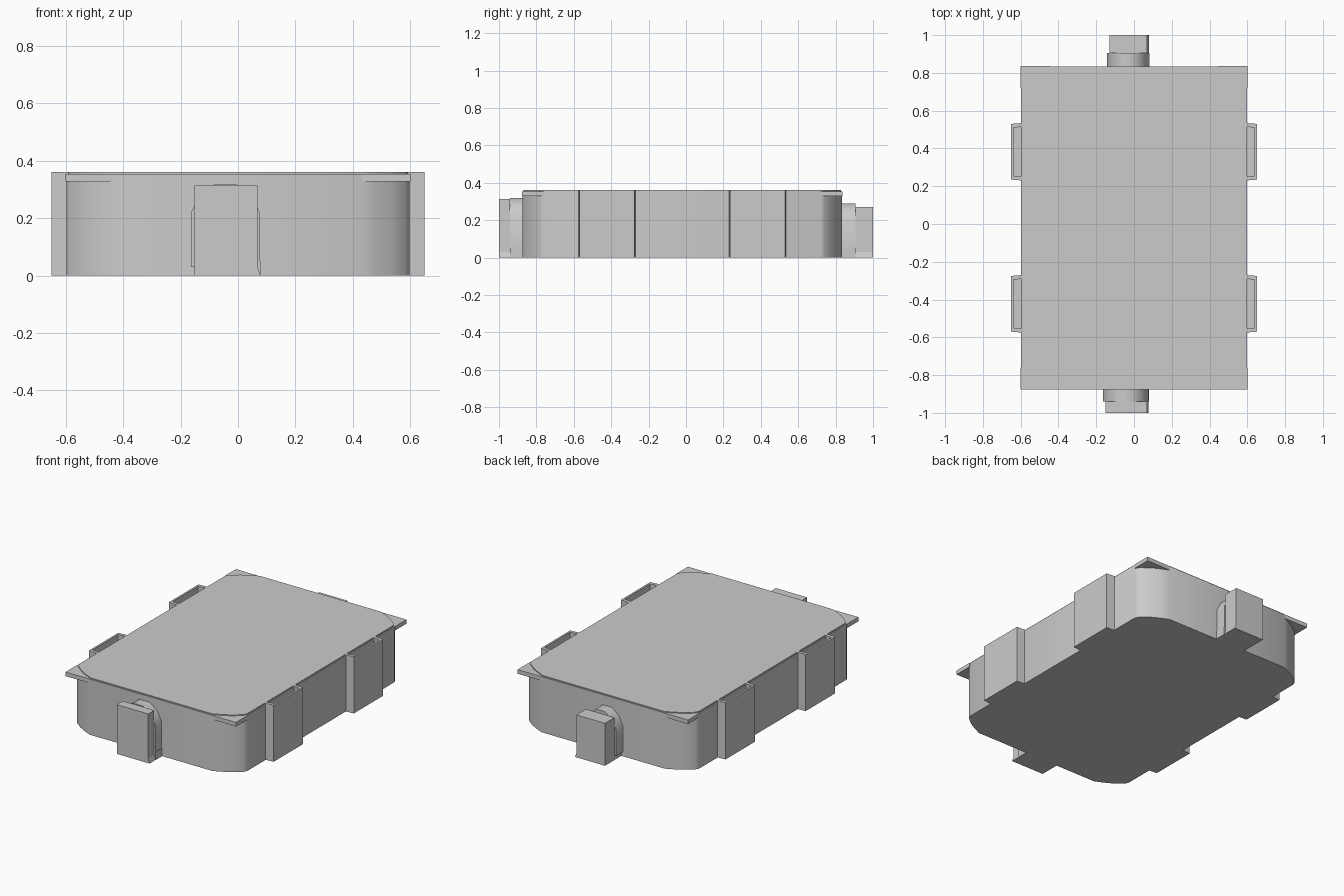
import bpy, bmesh, math

if "Cube" in bpy.data.objects:
    bpy.data.objects.remove(bpy.data.objects["Cube"])

CY = -0.02           # y centre of the case
HX, HY = 0.597, 0.855


def prism(name, pts, lo, hi, axis="Z", smooth=0):
    """Extrude a 2D outline: (x, y) along z, or (x, z) along y."""
    bm = bmesh.new()
    place = (lambda p, t: (p[0], p[1], t)) if axis == "Z" else (lambda p, t: (p[0], t, p[1]))
    a = [bm.verts.new(place(p, lo)) for p in pts]
    b = [bm.verts.new(place(p, hi)) for p in pts]
    n = len(pts)
    bm.faces.new(a)
    bm.faces.new(b)
    for i in range(n):
        j = (i + 1) % n
        bm.faces.new((a[i], a[j], b[j], b[i]))
    bmesh.ops.recalc_face_normals(bm, faces=bm.faces)
    mesh = bpy.data.meshes.new(name)
    bm.to_mesh(mesh)
    bm.free()
    ob = bpy.data.objects.new(name, mesh)
    bpy.context.collection.objects.link(ob)
    if smooth:
        bpy.ops.object.select_all(action="DESELECT")
        ob.select_set(True)
        bpy.context.view_layer.objects.active = ob
        bpy.ops.object.shade_smooth_by_angle(angle=math.radians(smooth))
    return ob


def box(name, x0, x1, y0, y1, z0, z1):
    return prism(name, [(x0, y0), (x1, y0), (x1, y1), (x0, y1)], z0, z1)


def outline(inset=0.0):
    """Case outline with softened corners, counter-clockwise."""
    corner = [(HX, HY - 0.115), (HX - 0.012, HY - 0.092),
              (HX - 0.065, HY - 0.05), (HX - 0.12, HY - 0.02), (HX - 0.165, HY)]
    corner = [(x - inset, y - inset) for x, y in corner]
    left = [(-x, y) for x, y in reversed(corner)]
    top = corner + left
    return [(x, y + CY) for x, y in top + [(-x, -y) for x, y in top]]


# Case body and slightly inset lid
prism("case_body", outline(), 0, 0.354, smooth=45)
prism("lid", outline(0.006), 0.35, 0.36, smooth=45)

# Square flange plates at the four corners
for sx in (-1, 1):
    for sy in (-1, 1):
        pts = [(HX - 0.165, HY), (0.6, HY + 0.002), (0.6, HY - 0.115), (HX - 0.14, HY - 0.08)]
        prism("corner_flange", [(sx * x, sy * y + CY) for x, y in pts], 0.328, 0.354)

# Side brackets: open-topped pockets
for sx in (-1, 1):
    for sy in (-1, 1):
        pts = [(0.59, 0.25), (0.65, 0.255), (0.65, 0.55), (0.59, 0.555),
               (0.59, 0.535), (0.638, 0.53), (0.638, 0.275), (0.59, 0.27)]
        prism("side_bracket", [(sx * x, sy * y + CY) for x, y in pts], 0, 0.36)
        ys = sorted((sy * 0.26 + CY, sy * 0.545 + CY))
        xs = sorted((sx * 0.59, sx * 0.645))
        box("bracket_floor", *xs, *ys, 0, 0.02)


def latch(side, x0, x1, face, joint, wall, height, arch):
    """Outer block, arched neck joining it to the case, and a foot."""
    prism(side + "_latch_block", [(x0, 0), (x1 + 0.01, 0), (x1, 0.03), (x1, height), (x0, height)],
          *sorted((face, joint)), axis="Y")
    l, r = x0 - 0.012, x1 + 0.008
    w = r - l
    neck = [(l, 0.03), (r, 0.03), (r, arch - 0.1), (r - 0.13 * w, arch - 0.04),
            (r - 0.35 * w, arch), (l + 0.35 * w, arch), (l + 0.13 * w, arch - 0.04),
            (l, arch - 0.1)]
    prism(side + "_latch_neck", neck, *sorted((joint, wall)), axis="Y", smooth=45)
    box(side + "_latch_foot", x0, r + 0.003, *sorted((joint, wall)), 0, 0.05)


latch("front", -0.152, 0.068, -1.0, -0.94, -0.865, 0.313, 0.319)
latch("back", -0.13, 0.07, 1.0, 0.905, 0.825, 0.27, 0.29)
